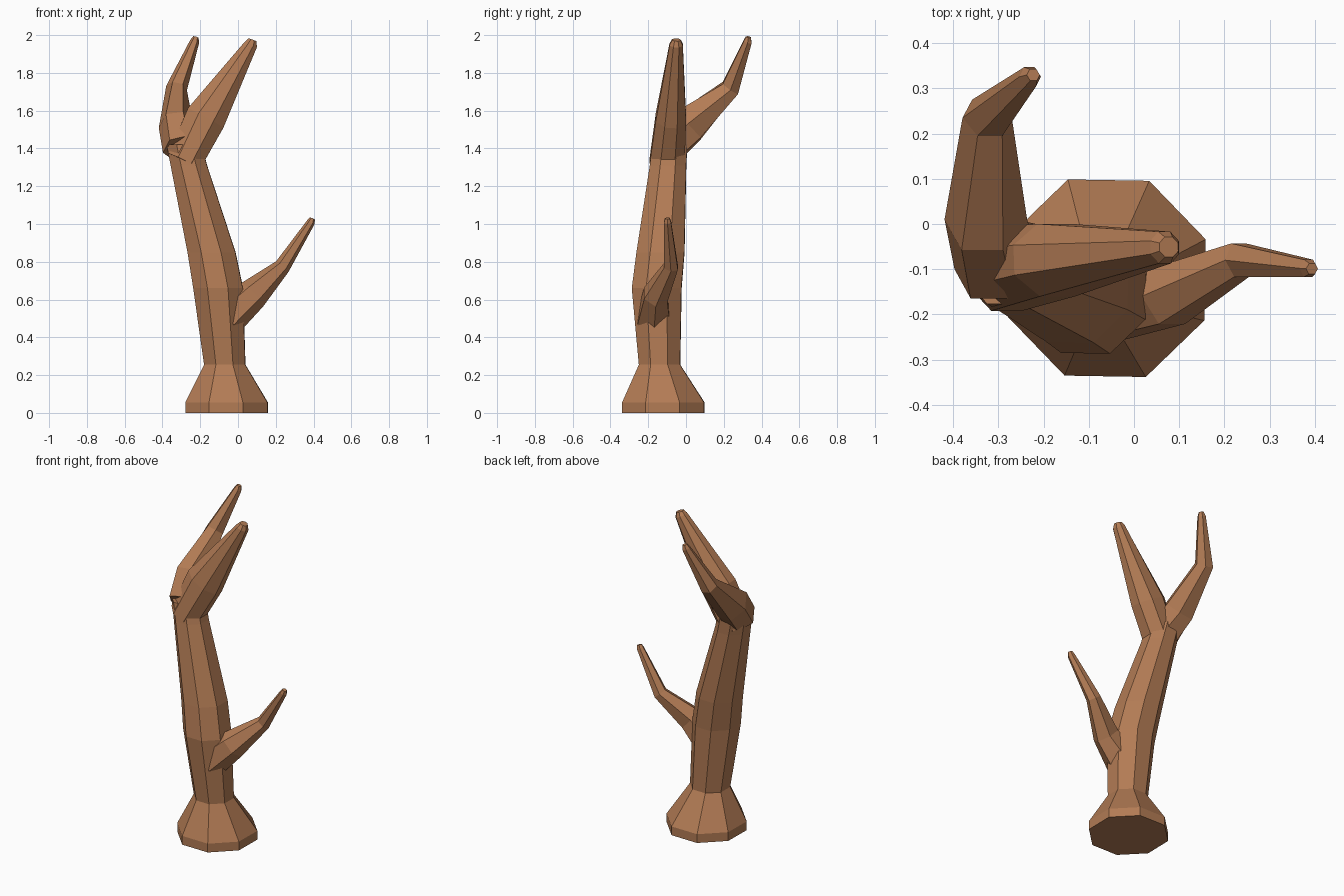
import bpy, bmesh, math
from mathutils import Vector

if "Cube" in bpy.data.objects:
    bpy.data.objects.remove(bpy.data.objects["Cube"])

bark = bpy.data.materials.new("bark")
bark.diffuse_color = (0.45, 0.2, 0.09, 1)
bark.use_nodes = True
bark.node_tree.nodes["Principled BSDF"].inputs["Base Color"].default_value = bark.diffuse_color


def limb(name, sides, phase, rings, flat=False):
    """Loft rings of (x, y, z, radius[, side scale]) along a bent path."""
    pts = [Vector(r[:3]) for r in rings]
    bm = bmesh.new()
    loops = []
    for i, r in enumerate(rings):
        if flat:
            d = Vector((0, 0, 1))
        else:
            d = Vector()
            if i > 0:
                d += (pts[i] - pts[i - 1]).normalized()
            if i < len(pts) - 1:
                d += (pts[i + 1] - pts[i]).normalized()
            d.normalize()
        u = Vector((0, 1, 0)).cross(d).normalized()
        v = d.cross(u)
        s = r[4] if len(r) > 4 else 1
        loop = []
        for k in range(sides):
            a = math.radians(phase) + math.tau * k / sides
            loop.append(bm.verts.new(pts[i] + u * r[3] * math.cos(a) + v * r[3] * s * math.sin(a)))
        loops.append(loop)
    for a, b in zip(loops, loops[1:]):
        for k in range(sides):
            n = (k + 1) % sides
            bm.faces.new((a[k], a[n], b[n], b[k]))
    bm.faces.new(loops[0][::-1])
    bm.faces.new(loops[-1])
    bmesh.ops.recalc_face_normals(bm, faces=bm.faces)
    me = bpy.data.meshes.new(name)
    bm.to_mesh(me)
    bm.free()
    me.materials.append(bark)
    ob = bpy.data.objects.new(name, me)
    bpy.context.collection.objects.link(ob)
    return ob


# flared foot and main trunk
trunk = limb("trunk", 8, 21.5, [
    (-0.06, -0.12, 0, 0.235), (-0.06, -0.12, 0.055, 0.235),
    (-0.07, -0.14, 0.255, 0.118), (-0.105, -0.155, 0.66, 0.142),
    (-0.14, -0.135, 0.85, 0.137), (-0.26, -0.095, 1.31, 0.104),
    (-0.285, -0.085, 1.42, 0.1)], flat=True)

# forked top
fork_front = limb("front_fork", 8, 22.5, [
    (-0.285, -0.10, 1.33, 0.10, 1.0), (-0.172, -0.08, 1.56, 0.116, 0.75),
    (0.068, -0.052, 1.95, 0.038), (0.077, -0.051, 1.975, 0.024)])
fork_back = limb("back_fork", 6, 0, [
    (-0.30, -0.10, 1.40, 0.10), (-0.328, 0.01, 1.52, 0.092, 1.2),
    (-0.325, 0.235, 1.72, 0.056), (-0.23, 0.326, 1.965, 0.025),
    (-0.223, 0.33, 1.99, 0.015)])

# low side branch
side = limb("side_branch", 6, 0, [
    (-0.06, -0.17, 0.50, 0.10), (0.075, -0.16, 0.625, 0.085, 0.85),
    (0.235, -0.08, 0.775, 0.043), (0.386, -0.098, 1.01, 0.022),
    (0.394, -0.099, 1.03, 0.014)])

# merge limbs into one closed surface
for part in (fork_front, fork_back, side):
    m = trunk.modifiers.new("join_" + part.name, 'BOOLEAN')
    m.operation = 'UNION'
    m.solver = 'EXACT'
    m.object = part
    part.hide_render = True
    part.hide_viewport = True
